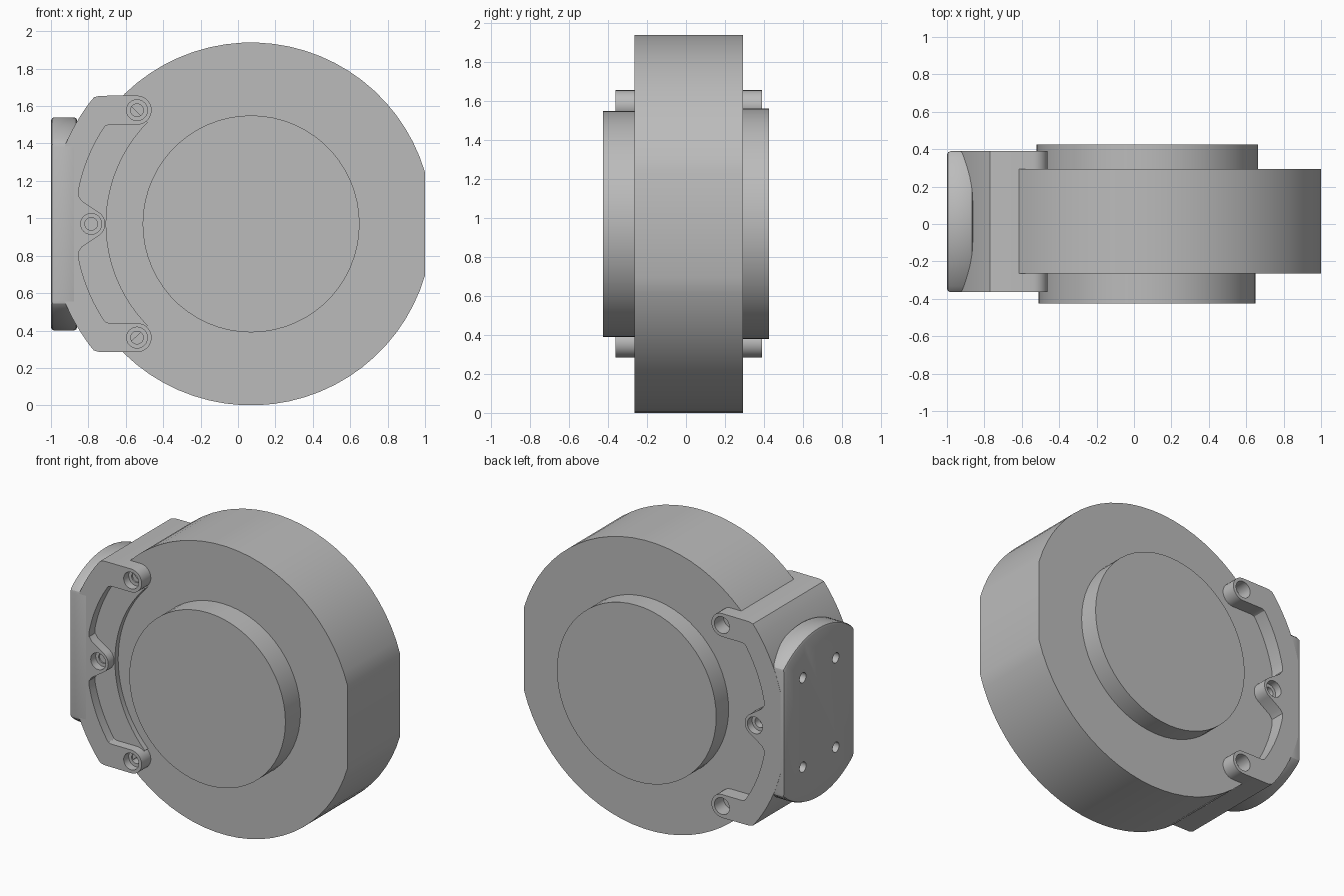
import bpy, bmesh
from math import cos, sin, radians, acos, degrees
from mathutils import Vector, Matrix

if "Cube" in bpy.data.objects:
    bpy.data.objects.remove(bpy.data.objects["Cube"], do_unlink=True)

CX, CY, CZ = 0.07, 0.0125, 0.97      # shared axis of the round housing
GREY = (0.5, 0.5, 0.5, 1)
mat = bpy.data.materials.new("plain grey")
mat.use_nodes = True
mat.diffuse_color = GREY
mat.node_tree.nodes["Principled BSDF"].inputs["Base Color"].default_value = GREY


def arc(cx, cy, r, a0, a1, n):
    angles = [radians(a0 + (a1 - a0) * i / n) for i in range(n + 1)]
    return [(cx + r * cos(a), cy + r * sin(a)) for a in angles]


def prism(name, outline, lo, hi, axis="y"):
    """Extrude an outline: (x, z) along y, or (y, z) along x."""
    bm = bmesh.new()
    place = (lambda u, v: (u, lo, v)) if axis == "y" else (lambda u, v: (lo, u, v))
    face = bm.faces.new([bm.verts.new(place(u, v)) for u, v in outline])
    new = bmesh.ops.extrude_face_region(bm, geom=[face])["geom"]
    step = Vector((0, hi - lo, 0)) if axis == "y" else Vector((hi - lo, 0, 0))
    bmesh.ops.translate(bm, verts=[g for g in new if isinstance(g, bmesh.types.BMVert)], vec=step)
    bmesh.ops.recalc_face_normals(bm, faces=bm.faces)
    mesh = bpy.data.meshes.new(name)
    bm.to_mesh(mesh)
    bm.free()
    obj = bpy.data.objects.new(name, mesh)
    bpy.context.collection.objects.link(obj)
    mesh.materials.append(mat)
    return obj


def activate(obj):
    bpy.ops.object.select_all(action="DESELECT")
    obj.select_set(True)
    bpy.context.view_layer.objects.active = obj


def apply_modifier(obj, mod):
    activate(obj)
    bpy.ops.object.modifier_apply(modifier=mod.name)


def drill(obj, u, v, r, lo, hi, axis="y"):
    cutter = prism("hole_cutter", arc(u, v, r, 0, 345, 23), lo, hi, axis)
    cutter.hide_render = True
    mod = obj.modifiers.new("hole", "BOOLEAN")
    mod.operation, mod.solver, mod.object = "DIFFERENCE", "EXACT", cutter
    apply_modifier(obj, mod)
    bpy.data.objects.remove(cutter, do_unlink=True)


def smooth(obj):
    activate(obj)
    bpy.ops.object.shade_smooth_by_angle(angle=radians(25))


# Main round housing with one flat side
R = 0.97
flat = degrees(acos((1 - CX) / R))
housing = prism("round_housing", arc(CX, CZ, R, flat, 360 - flat, 64), -0.265, 0.293)

# Raised round covers on both faces
front_cover = prism("front_cover", arc(CX, CZ, 0.58, 0, 354, 59), -0.425, -0.2)
back_cover = prism("back_cover", arc(CX, CZ, 0.592, 0, 354, 59), 0.2, 0.425)

# Shallow crescent step in the front pockets
crescent = prism("crescent_step",
                 arc(CX, CZ, 0.775, 135.5, 224.5, 24) + arc(CX, CZ, 0.96, 224.5, 135.5, 24),
                 -0.3, -0.2)

# Clamp bracket: upper half outline, mirrored below
upper = (arc(CX, CZ, 1.08, 165.5, 143, 10)
         + [(-0.77, 1.647), (-0.74, 1.655)]
         + arc(-0.54, 1.578, 0.078, 90, -90, 14)
         + [(-0.69, 1.5), (-0.71, 1.493)]
         + arc(CX, CZ, 0.94, 147, 169, 10)
         + [(-0.852, 1.118), (-0.833, 1.092)]
         + arc(-0.785, CZ, 0.075, 60, 0, 6))
lower = [(x, 2 * CZ - z) for x, z in reversed(upper[:-1])]
bracket = prism("clamp_bracket", upper + lower, -0.363, 0.39)

# Screw holes: wide bore with a narrower centre, on both faces
for x, z in ((-0.54, 1.578), (-0.785, CZ), (-0.54, 2 * CZ - 1.578)):
    middle = z == CZ
    drill(bracket, x, z, 0.056, -0.4, -0.31)
    drill(bracket, x, z, 0.034, -0.35, -0.24)
    drill(bracket, x, z, 0.056, 0.34 if middle else 0.27, 0.43)
    if middle:
        drill(bracket, x, z, 0.034, 0.27, 0.38)

# Mounting pad: round plate with trimmed sides and softened rim
half, pad_r = 0.3765, 0.57
a = degrees(acos(half / pad_r))
pad = prism("mounting_pad",
            arc(CY, CZ, pad_r, a, 180 - a, 20) + arc(CY, CZ, pad_r, 180 + a, 360 - a, 20),
            -1, -0.86, "x")
bevel = pad.modifiers.new("rim", "BEVEL")
bevel.width, bevel.segments, bevel.angle_limit = 0.018, 2, radians(30)
bevel.limit_method = "ANGLE"
apply_modifier(pad, bevel)
for dy in (-0.175, 0.175):
    for dz in (-0.3, 0.3):
        drill(pad, CY + dy, CZ + dz, 0.034, -1.1, -0.9, "x")
        # The bracket behind the pad is relieved to the same depth
        drill(bracket, CY + dy, CZ + dz, 0.034, -1.1, -0.9, "x")

for part in (housing, front_cover, back_cover, crescent, bracket, pad):
    smooth(part)
